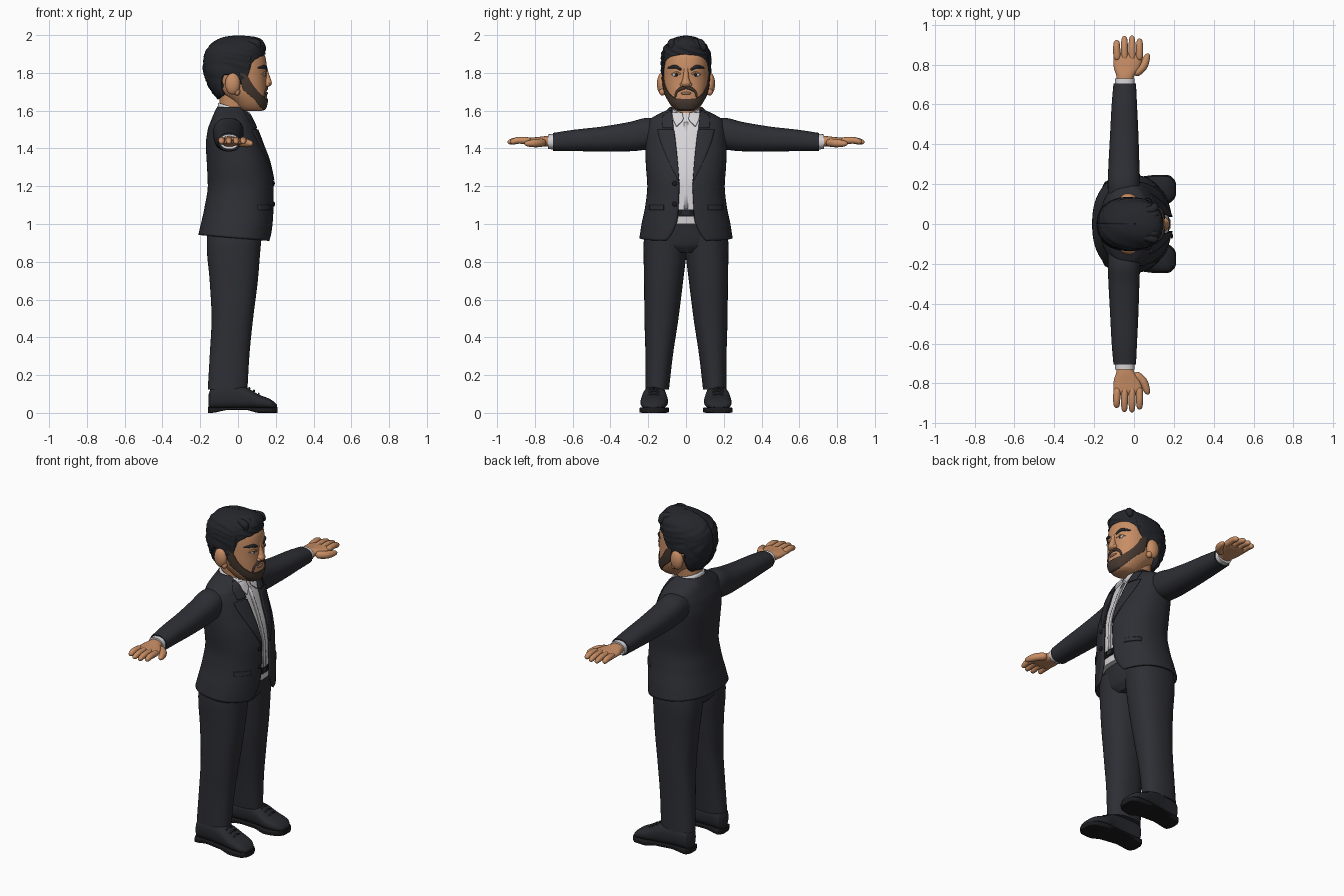
import bpy, bmesh
from math import sin, cos, pi, asin, copysign, radians
from mathutils import Vector, Matrix

cube = bpy.data.objects.get("Cube")
if cube:
    bpy.data.objects.remove(cube)


def material(name, *rgb):
    mat = bpy.data.materials.new(name)
    mat.use_nodes = True
    mat.diffuse_color = (*rgb, 1)
    mat.node_tree.nodes["Principled BSDF"].inputs["Base Color"].default_value = (*rgb, 1)
    return mat


suit = material("charcoal suit", .027, .028, .035)
leather = material("dark leather", .021, .022, .027)
rubber = material("black rubber", .011, .011, .013)
cotton = material("white cotton", .68, .66, .68)
skin = material("warm skin", .58, .27, .13)
hair = material("black hair", .017, .019, .024)
beard = material("brown beard", .062, .040, .030)
lip = material("muted lip", .33, .18, .13)


def spline(table, t):
    """Monotone cubic interpolation of the columns of a table keyed by its first column."""
    keys = [row[0] for row in table]
    last = len(keys) - 1
    t = min(max(t, keys[0]), keys[last])
    i = max(k for k in range(last) if keys[k] <= t)
    h = keys[i + 1] - keys[i]
    u = (t - keys[i]) / h

    def secant(k, c):
        return (table[k + 1][c] - table[k][c]) / (keys[k + 1] - keys[k])

    def slope(k, c):
        if k in (0, last):
            return secant(min(k, last - 1), c)
        a, b = secant(k - 1, c), secant(k, c)
        return 2 * a * b / (a + b) if a * b > 0 else 0

    def value(c):
        a, b = table[i][c], table[i + 1][c]
        w = u * u * (3 - 2 * u)
        return (a + (b - a) * w + h * slope(i, c) * u * (1 - u) ** 2
                - h * slope(i + 1, c) * u * u * (1 - u))

    return [value(c) for c in range(1, len(table[0]))]


def finish(name, bm, mat, mirror=False, thick=0):
    mesh = bpy.data.meshes.new(name)
    bm.to_mesh(mesh)
    bm.free()
    mesh.materials.append(mat)
    mesh.shade_smooth()
    mesh.set_sharp_from_angle(angle=radians(50))
    obj = bpy.data.objects.new(name, mesh)
    bpy.context.collection.objects.link(obj)
    if thick:
        obj.modifiers.new("Thickness", "SOLIDIFY").thickness = thick
    if mirror:
        obj.modifiers.new("Mirror", "MIRROR").use_axis = (False, True, False)
    return obj


def grid(name, rings, mat, closed=True, cap=True, **options):
    """Bridge neighbouring rings with quads."""
    bm = bmesh.new()
    rows = [[bm.verts.new(p) for p in ring] for ring in rings]
    count = len(rows[0])
    for a, b in zip(rows, rows[1:]):
        for i in range(count if closed else count - 1):
            j = (i + 1) % count
            bm.faces.new((a[i], a[j], b[j], b[i]))
    if closed and cap:
        bm.faces.new(rows[0][::-1])
        bm.faces.new(rows[-1])
    return finish(name, bm, mat, **options)


def surface(table, n, angle, z, lift=0):
    x0, x1, y0, y1 = spline(table, z)
    c, s = cos(angle), sin(angle)
    return ((x0 + x1) / 2 + ((x1 - x0) / 2 + lift) * copysign(abs(c) ** (2 / n), c),
            (y0 + y1) / 2 + ((y1 - y0) / 2 + lift) * copysign(abs(s) ** (2 / n), s), z)


def steps(table, sub=6):
    keys = [row[0] for row in table]
    return [a + (b - a) * k / sub for a, b in zip(keys, keys[1:]) for k in range(sub)] + keys[-1:]


def loft(name, table, mat, n=2.3, lift=0, gap=None, segs=48, place=lambda a, b, c: (a, b, c), **options):
    """Superellipse loft through rows of (height, x0, x1, y0, y1), with an optional front gap."""
    rings = []
    for z in steps(table):
        start = 0
        if gap:
            start = asin(min(.95, spline(gap, z)[0] / spline(table, z)[3]) ** (n / 2))
        turn = 2 * pi - 2 * start
        rings.append([place(*surface(table, n, start + turn * i / segs, z, lift))
                      for i in range(segs + bool(gap))])
    return grid(name, rings, mat, closed=not gap, **options)


def front(table, y, z, n=2.3):
    x0, x1, _, y1 = spline(table, z)
    return (x0 + x1) / 2 + (x1 - x0) / 2 * max(0, 1 - abs(y / y1) ** n) ** (1 / n)


def patch(name, table, rows, mat, lift=.006, thick=.008, mirror=True):
    """Plate lying on a front surface, with rows of (height, inner y, outer y)."""
    rings = []
    for z in steps(rows):
        a, b = spline(rows, z)
        ys = [a + (b - a) * i / 8 for i in range(9)]
        rings.append([(front(table, y, z) + lift, y, z) for y in ys])
    return grid(name, rings, mat, closed=False, mirror=mirror, thick=thick)


def tube(name, points, mat, mirror=True):
    """Round-ended tube through (x, y, z, radius) points."""
    table = [(i / (len(points) - 1), *p) for i, p in enumerate(points)]
    rings = []
    for k in range(17):
        t = (1 - cos(pi * k / 16)) / 2
        *centre, r = spline(table, t)
        ahead, behind = (Vector(spline(table, t + d)[:3]) for d in (.02, -.02))
        turn = (ahead - behind).to_track_quat('Z', 'Y')
        r *= max(.02, 1 - abs(2 * t - 1) ** 8) ** .5
        rings.append([Vector(centre) + turn @ Vector((r * cos(a), r * sin(a), 0))
                      for a in (2 * pi * i / 12 for i in range(12))])
    return grid(name, rings, mat, mirror=mirror)


def ball(name, centre, size, mat, mirror=True):
    bm = bmesh.new()
    bmesh.ops.create_uvsphere(bm, u_segments=24, v_segments=16, radius=1,
                              matrix=Matrix.Translation(centre) @ Matrix.Diagonal((*size, 1)))
    return finish(name, bm, mat, mirror=mirror)


def even(*rows):
    return [(z, a, b, -w, w) for z, a, b, w in rows]


# Jacket shell, open at the front, with a hem that dips forward
jacket_form = even((.925, -.21, .178, .247), (1, -.195, .185, .235), (1.1, -.175, .19, .215),
                   (1.2, -.16, .19, .205), (1.32, -.165, .17, .213), (1.42, -.17, .135, .215),
                   (1.5, -.16, .105, .21), (1.55, -.142, .08, .195), (1.58, -.13, .065, .15),
                   (1.605, -.118, .05, .1), (1.62, -.11, .045, .085))
opening = [(.925, .105), (.96, .075), (1.03, .045), (1.1, .04), (1.2, .036),
           (1.3, .045), (1.4, .055), (1.5, .068), (1.62, .078)]
jacket = loft("jacket", jacket_form, suit, gap=opening, segs=72, thick=.01)
for v in jacket.data.vertices:
    v.co.z -= max(0, 1.05 - v.co.z) * .7 * v.co.x
patch("lapels", jacket_form, [(1.23, .036, .042), (1.35, .046, .1), (1.46, .058, .143),
                              (1.5, .064, .152)], suit)
patch("jacket_collar", jacket_form, [(1.51, .066, .125), (1.56, .072, .128), (1.6, .076, .09)], suit)
patch("pocket_flaps", jacket_form, [(1.075, .12, .195), (1.1, .12, .195)], suit)
for z in (1.105, 1.215):
    ball("jacket_button", (front(jacket_form, .06, z) + .004, -.06, z), (.006, .013, .013), rubber, False)

# Shirt, placket and collar
shirt_form = [row for row in jacket_form if 1 <= row[0] < 1.61]
loft("shirt", shirt_form, cotton, lift=-.016)
patch("shirt_placket", jacket_form, [(1.08, -.011, .011), (1.54, -.011, .011)], cotton, -.009, .005, False)
collar = loft("shirt_collar", even((1.53, -.115, .07, .09), (1.61, -.105, .06, .075)), cotton,
              gap=[(1.53, .02), (1.61, .03)], thick=.008)
for v in collar.data.vertices:
    v.co.z -= .3 * v.co.x
patch("collar_points", jacket_form, [(1.52, .046, .052), (1.56, .014, .07), (1.59, .02, .074)], cotton, .004)

# Trousers and belt
loft("trouser_hips", even((.85, -.13, .09, .1), (.89, -.16, .118, .2), (1, -.165, .14, .205),
                          (1.07, -.155, .16, .195)), suit)
loft("trouser_legs", [(.125, -.16, .05, .09, .215), (.3, -.15, .06, .07, .215), (.5, -.14, .08, .04, .22),
                      (.7, -.15, .105, .015, .222), (.88, -.165, .12, -.005, .225),
                      (.98, -.165, .13, -.01, .215)], suit, mirror=True)
loft("belt", even((1.04, -.15, .176, .19), (1.078, -.15, .178, .19)), rubber)
patch("belt_buckle", jacket_form, [(1.045, -.022, .022), (1.073, -.022, .022)], leather, -.006, .008, False)

# Shoes, splayed slightly outwards
shoe_form = [(-.155, .14, .19, .03, .1), (-.14, .115, .215, .02, .135), (-.05, .11, .22, .02, .15),
             (.04, .1, .23, .02, .135), (.11, .09, .235, .02, .097), (.17, .1, .23, .02, .073),
             (.198, .122, .208, .02, .052), (.206, .14, .19, .025, .042)]
sole_form = [(x * 1.02, a - .006, b + .006, .015 if abs(x) < .06 else 0, .03)
             for x, a, b, _, _ in shoe_form]


def along_x(a, b, c):
    return (c, a + .05 * c, b)


loft("shoes", shoe_form, leather, n=2.5, place=along_x, mirror=True)
loft("shoe_soles", sole_form, rubber, n=7, place=along_x, mirror=True)
for x, z in ((.06, .13), (.085, .116), (.11, .1)):
    tube("shoe_laces", [(x, .14, z - .006, .005), (x, .17, z + .002, .005), (x, .2, z - .006, .005)], leather)


# Sleeves and cuffs
def along_y(a, b, c):
    return (b, c, a)


loft("sleeves", [(.12, 1.41, 1.55, -.13, .03), (.2, 1.395, 1.562, -.132, .03), (.3, 1.385, 1.54, -.128, .027),
                 (.45, 1.384, 1.515, -.12, .022), (.6, 1.386, 1.498, -.112, .015),
                 (.705, 1.387, 1.482, -.103, .01)], suit, place=along_y, mirror=True)
loft("shirt_cuffs", [(.68, 1.393, 1.477, -.097, .004), (.73, 1.397, 1.475, -.094, .002)], cotton,
     place=along_y, mirror=True)

# Hands
loft("palms", [(.7, 1.408, 1.465, -.085, -.01), (.74, 1.41, 1.465, -.088, 0), (.79, 1.415, 1.46, -.102, .03),
               (.835, 1.42, 1.456, -.103, .042), (.86, 1.428, 1.446, -.095, .034)], skin,
     place=along_y, mirror=True)
for name, x, tip in (("little", -.087, .922), ("ring", -.048, .943), ("middle", -.01, .945), ("index", .028, .93)):
    tube(name + "_fingers", [(x * .95, .82, 1.44, .019), (x, .88, 1.443, .018), (x, tip, 1.432, .014)], skin)
tube("thumbs", [(0, .75, 1.432, .022), (.045, .79, 1.428, .022), (.072, .855, 1.425, .014)], skin)

# Neck and head
loft("neck", even((1.5, -.1, .045, .07), (1.58, -.095, .045, .065), (1.7, -.1, .06, .075)), skin)
head_form = even((1.598, .02, .125, .045), (1.61, 0, .143, .066), (1.65, -.04, .153, .094),
                 (1.7, -.1, .152, .113), (1.76, -.13, .15, .121), (1.82, -.15, .153, .122),
                 (1.88, -.15, .146, .12), (1.94, -.11, .1, .085), (1.96, -.06, .05, .04))
loft("head", head_form, skin, segs=64)
ball("ears", (-.028, .128, 1.742), (.04, .026, .057), skin)
ball("ear_lobes", (-.005, .125, 1.7), (.017, .017, .02), skin)


def band(name, table, edges, lift, mat, reach, thick):
    """Shell on a form between low and high edges that vary with the angle from the front."""
    rings = []
    for k in range(33):
        ring = []
        for i in range(97):
            angle = reach * (i / 48 - 1)
            low, high = spline(edges, abs(angle))
            ring.append(surface(table, 2.3, angle, low + (high - low) * sin(pi / 2 * k / 32), lift))
        rings.append(ring)
    return grid(name, rings, mat, closed=False, thick=thick)


# Hair cap with sideburns and a raised fringe
hair_form = even((1.66, -.105, .08, .095), (1.7, -.14, .1, .12), (1.76, -.17, .12, .128),
                 (1.83, -.185, .135, .133), (1.89, -.18, .142, .132), (1.94, -.155, .146, .115),
                 (1.97, -.12, .132, .085), (1.988, -.08, .1, .055), (1.996, -.035, .05, .02), (1.998, 0, .01, .002))
top = hair_form[-1][0]
cap = band("hair", hair_form, [(0, 1.9, top), (.6, 1.885, top), (.95, 1.86, top), (1.15, 1.76, top),
                               (1.4, 1.74, top), (1.6, 1.79, top), (1.85, 1.79, top), (2.1, 1.69, top),
                               (2.5, 1.665, top), (pi, 1.66, top)], 0, hair, pi, .025)
for v in cap.data.vertices:
    x, y, z = v.co
    fade = min(1, max(0, 2 - z) * 12)
    v.co += v.normal * .003 * fade * sin(70 * y + 35 * x + 12 * sin(20 * z))
for i in range(6):
    y = -.085 + .034 * i
    tube("fringe_lock", [(.03, y * .7, 1.965, .018), (.1, y * .9, 1.965 - y * y, .021),
                         (.128 - 3 * y * y, y + .015, 1.925 - y * y, .015)], hair, False)

# Beard and moustache
band("beard", head_form, [(0, 1.6, 1.662), (.45, 1.602, 1.665), (.85, 1.612, 1.69), (1.15, 1.635, 1.735),
                          (1.35, 1.67, 1.79), (1.55, 1.71, 1.8)], .005, beard, 1.55, .008)


def face(y, z, out=0):
    return (front(head_form, y, z) + out, y, z)


tube("moustache", [(*face(0, 1.722), .008), (*face(.025, 1.717), .009), (*face(.05, 1.698), .006),
                   (*face(.058, 1.67), .006)], beard)
ball("lips", face(0, 1.692, -.003), (.009, .028, .008), lip, False)

# Nose, eyes and brows
loft("nose", even((1.724, .13, .155, .015), (1.733, .13, .174, .025), (1.746, .13, .179, .026),
                  (1.765, .13, .174, .018), (1.8, .13, .162, .013), (1.835, .13, .153, .012)), skin)
ball("nostrils", (.155, .02, 1.738), (.014, .012, .011), skin)
ball("eyes", face(.052, 1.79, -.003), (.006, .021, .009), cotton)
ball("irises", face(.05, 1.79, 0), (.005, .008, .008), hair)
tube("eyelids", [(*face(.026, 1.792), .004), (*face(.05, 1.802), .005), (*face(.078, 1.793), .004)], skin)
tube("eyebrows", [(*face(.024, 1.816), .007), (*face(.06, 1.833), .009), (*face(.097, 1.826), .005)], hair)
